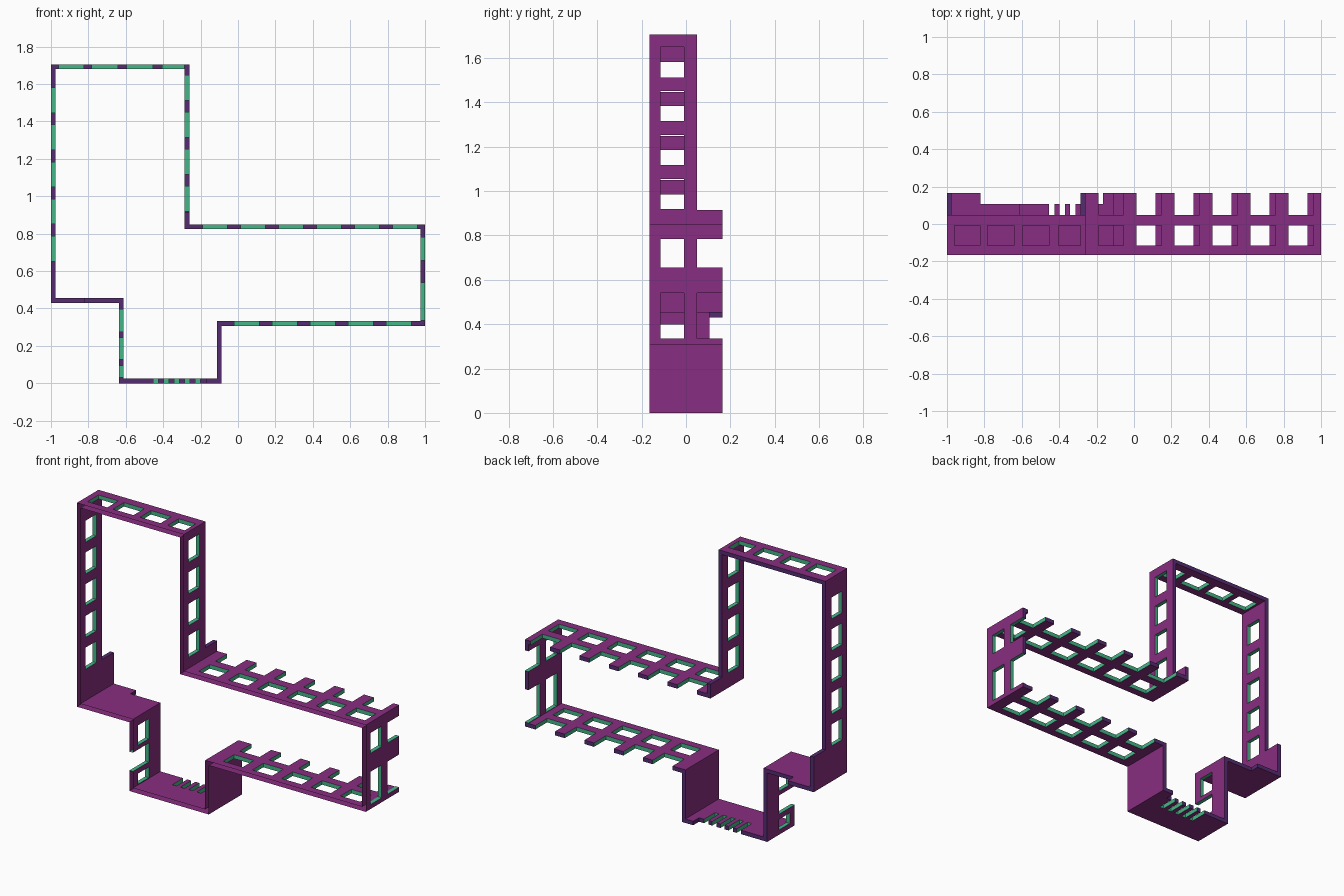
import bpy, bmesh
from mathutils import Vector

if "Cube" in bpy.data.objects:
    bpy.data.objects.remove(bpy.data.objects["Cube"])

T = 0.025                      # wall thickness
Y0, Y1 = -0.165, 0.165         # front and back
H0, H1 = -0.116, -0.008        # window row
B = 0.049                      # back of the narrow strip
D = 0.107                      # back of the mid-depth strip
CUT, TRIM = 1, 2               # green-sided opening, dark-edged trim


def material(name, rgb):
    m = bpy.data.materials.new(name)
    m.diffuse_color = (*rgb, 1)
    m.use_nodes = True
    m.node_tree.nodes["Principled BSDF"].inputs["Base Color"].default_value = m.diffuse_color
    return m


MATS = [material("magenta", (0.25, 0.027, 0.22)),
        material("green", (0.06, 0.47, 0.25)),
        material("indigo", (0.09, 0.025, 0.165))]

# outer outline (x, z), counter-clockwise seen from the front
P = [(-1, .43), (-.637, .43), (-.637, 0), (-.087, 0), (-.087, .307),
     (1, .307), (1, .85), (-.26, .85), (-.26, 1.705), (-1, 1.705)]
P = [Vector(p) for p in P]
N = len(P)


def inward(i):
    d = (P[(i + 1) % N] - P[i]).normalized()
    return Vector((-d.y, d.x))


# inner outline, mitred at the corners
Q = [P[i] + T * (inward(i) + inward(i - 1)) for i in range(N)]


def windows(spans):
    return [(a, b, H0, H1, CUT) for a, b in spans]


def ladder(spans):
    # windows in front, open notches behind
    return windows(spans) + [(a, b, B, Y1, CUT) for a, b in spans]


def row(start, size, step, n):
    return [(start + k * step, start + k * step + size) for k in range(n)]


def panel(name, i, cuts):
    """Hollow wall along outline edge i, open at the front."""
    a, b = P[i], P[(i + 1) % N]
    qa, qb = Q[i], Q[(i + 1) % N]
    ax = 0 if abs(b.x - a.x) > abs(b.y - a.y) else 1
    ends = {round(a[ax], 4): qa[ax], round(b[ax], 4): qb[ax]}
    lo, hi = sorted(ends)
    cs = sorted({lo, hi} | {round(min(max(v, lo), hi), 4) for c in cuts for v in c[:2]})
    ys = sorted({Y0, Y1} | {v for c in cuts for v in c[2:4]})

    def kind(j, k):
        if not 0 <= k < len(ys) - 1 or not 0 <= j < len(cs) - 1:
            return TRIM
        c, y = (cs[j] + cs[j + 1]) / 2, (ys[k] + ys[k + 1]) / 2
        found = [q[4] for q in cuts if q[0] < c < q[1] and q[2] < y < q[3]]
        return max(found) if found else 0

    bm = bmesh.new()
    cache = {}

    def vert(j, k, inner):
        key = (j, k, inner)
        if key not in cache:
            c = ends.get(cs[j], cs[j]) if inner else cs[j]
            f = (qa if inner else a)[1 - ax]
            x, z = (c, f) if ax == 0 else (f, c)
            cache[key] = bm.verts.new((x, ys[k], z))
        return cache[key]

    def side(p, q, mat):
        f = bm.faces.new((vert(*p, 0), vert(*q, 0), vert(*q, 1), vert(*p, 1)))
        f.material_index = mat

    outer = None
    for j in range(len(cs) - 1):
        for k in range(len(ys) - 1):
            if kind(j, k):
                continue
            ring = [(j, k), (j + 1, k), (j + 1, k + 1), (j, k + 1)]
            outer = bm.faces.new([vert(*r, 0) for r in ring])
            bm.faces.new([vert(*r, 1) for r in reversed(ring)])
            # edge walls, except panel joints and the open front
            if j > 0 and kind(j - 1, k):
                side(ring[0], ring[3], kind(j - 1, k))
            if j < len(cs) - 2 and kind(j + 1, k):
                side(ring[1], ring[2], kind(j + 1, k))
            if k > 0 and kind(j, k - 1):
                side(ring[0], ring[1], kind(j, k - 1))
            if kind(j, k + 1):
                side(ring[3], ring[2], kind(j, k + 1))
    bmesh.ops.recalc_face_normals(bm, faces=bm.faces[:])
    n = inward(i)
    outer.normal_update()
    if outer.normal.dot(Vector((n.x, 0, n.y))) > 0:
        bmesh.ops.reverse_faces(bm, faces=bm.faces[:])
    me = bpy.data.meshes.new(name)
    bm.to_mesh(me)
    bm.free()
    for m in MATS:
        me.materials.append(m)
    bpy.context.collection.objects.link(bpy.data.objects.new(name, me))


# left step and the hooked wall below it
panel("left_step", 0, [(-.82, -.637, D, Y1, TRIM)])
panel("hook_wall", 1, windows([(.03, .096), (.273, .398)]) +
      [(.128, .246, Y0, H1, CUT), (0, .43, D, Y1, TRIM)])
# base plate with comb slots
panel("base_plate", 2, [(-.637, -.165, D, Y1, TRIM)] +
      [(s, e, 0.0, D, CUT) for s, e in row(-.455, .029, .0565, 5)])
panel("base_riser", 3, [])
# long arm
panel("arm_bottom", 4, ladder(row(-.022, .137, .203, 5)))
panel("arm_end", 5, ladder([(.335, .54), (.656, .783)]))
panel("arm_top", 6, ladder(row(-.19, .135, .203, 5) + [(.825, .96)]))
# tower
panel("tower_right", 7, windows(row(.919, .136, .198, 4)) +
      [(.914, 1.705, B, Y1, TRIM)])
panel("tower_top", 8, windows([(-.96, -.823), (-.784, -.642), (-.597, -.455), (-.405, -.287)]) +
      [(-1, -.26, B, Y1, TRIM)])
panel("tower_left", 9, windows(row(.652, .135, .1985, 5)) +
      [(.65, 1.705, B, Y1, TRIM)])
